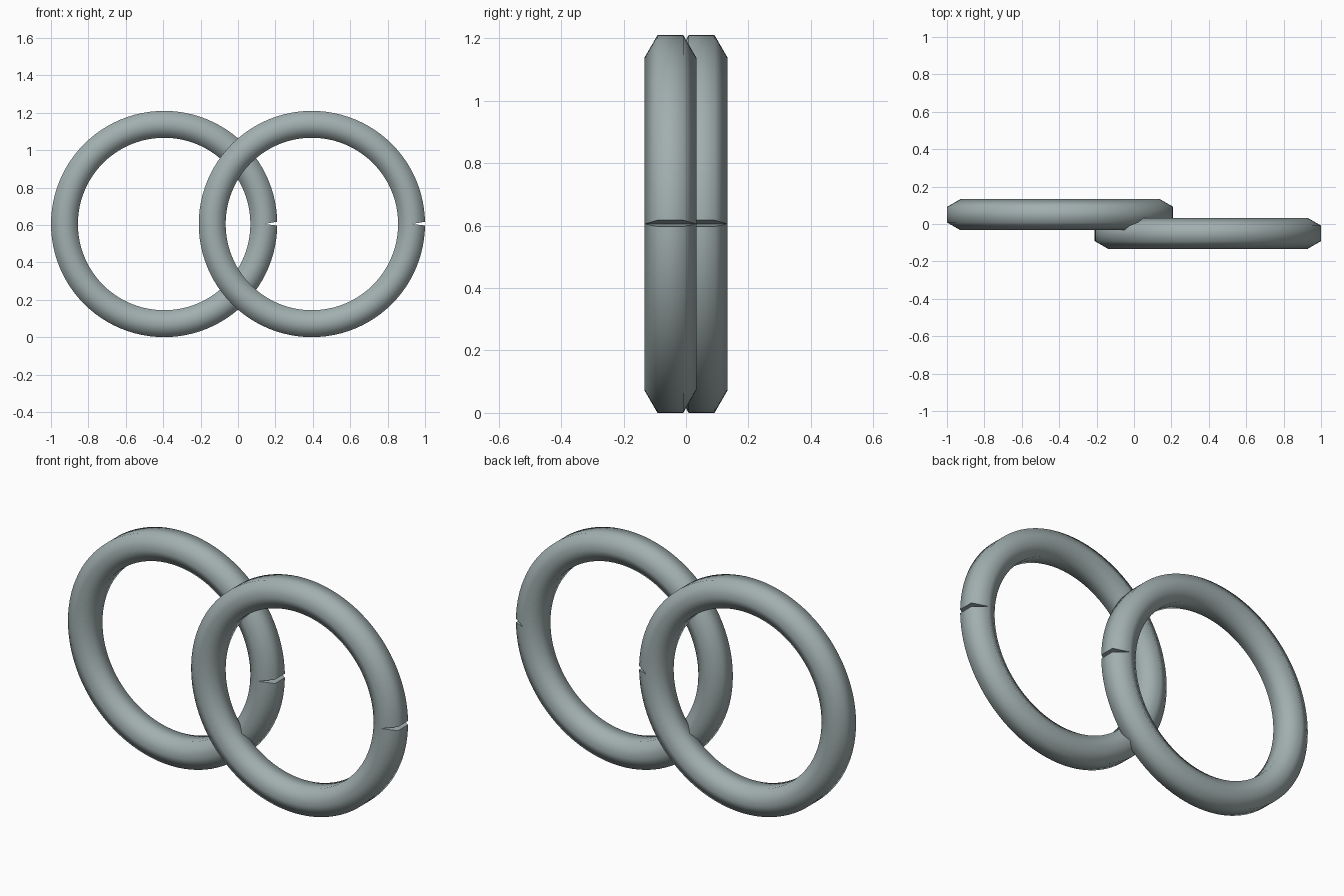
import bpy, bmesh, math

if "Cube" in bpy.data.objects:
    bpy.data.objects.remove(bpy.data.objects["Cube"])

R, r, SEGS = 0.533, 0.083, 96      # ring radius, tube radius, steps around
Z = 0.605

metal = bpy.data.materials.new("grey_metal")
metal.diffuse_color = (0.36, 0.43, 0.43, 1)
metal.use_nodes = True
metal.node_tree.nodes["Principled BSDF"].inputs["Base Color"].default_value = metal.diffuse_color


def make_ring(name, x, y):
    """Hexagonal-section ring with a thin V-shaped split on its +x side."""
    bm = bmesh.new()

    def vert(angle, k):
        t = math.radians(60 * k)          # k = 0 is the back corner
        rad = R + r * math.sin(t)         # k = 1, 2 are the outer corners
        return bm.verts.new((rad * math.cos(angle), r * math.cos(t),
                             rad * math.sin(angle)))

    rows = []
    for i in range(SEGS):
        a = 2 * math.pi * i / SEGS
        rows.append([vert(a + (0.02 if i == 0 and k in (1, 2) else 0), k)
                     for k in range(6)])
    # last section shares the inner corners and opens only at the outer ones
    first = rows[0]
    last = [vert(-0.013, k) if k in (1, 2) else first[k] for k in range(6)]
    rows.append(last)
    for a, b in zip(rows, rows[1:]):
        for k in range(6):
            n = (k + 1) % 6
            bm.faces.new((a[k], a[n], b[n], b[k]))
    # walls of the split
    for row in (first, last):
        bm.faces.new([row[k] for k in range(4)])
    bmesh.ops.recalc_face_normals(bm, faces=bm.faces[:])

    mesh = bpy.data.meshes.new(name)
    bm.to_mesh(mesh)
    bm.free()
    mesh.materials.append(metal)
    ob = bpy.data.objects.new(name, mesh)
    ob.location = (x, y, Z)
    bpy.context.collection.objects.link(ob)
    bpy.ops.object.select_all(action='DESELECT')
    ob.select_set(True)
    bpy.context.view_layer.objects.active = ob
    bpy.ops.object.shade_smooth_by_angle(angle=math.radians(75))


make_ring("left_ring", -0.395, 0.05)
make_ring("right_ring", 0.395, -0.05)
